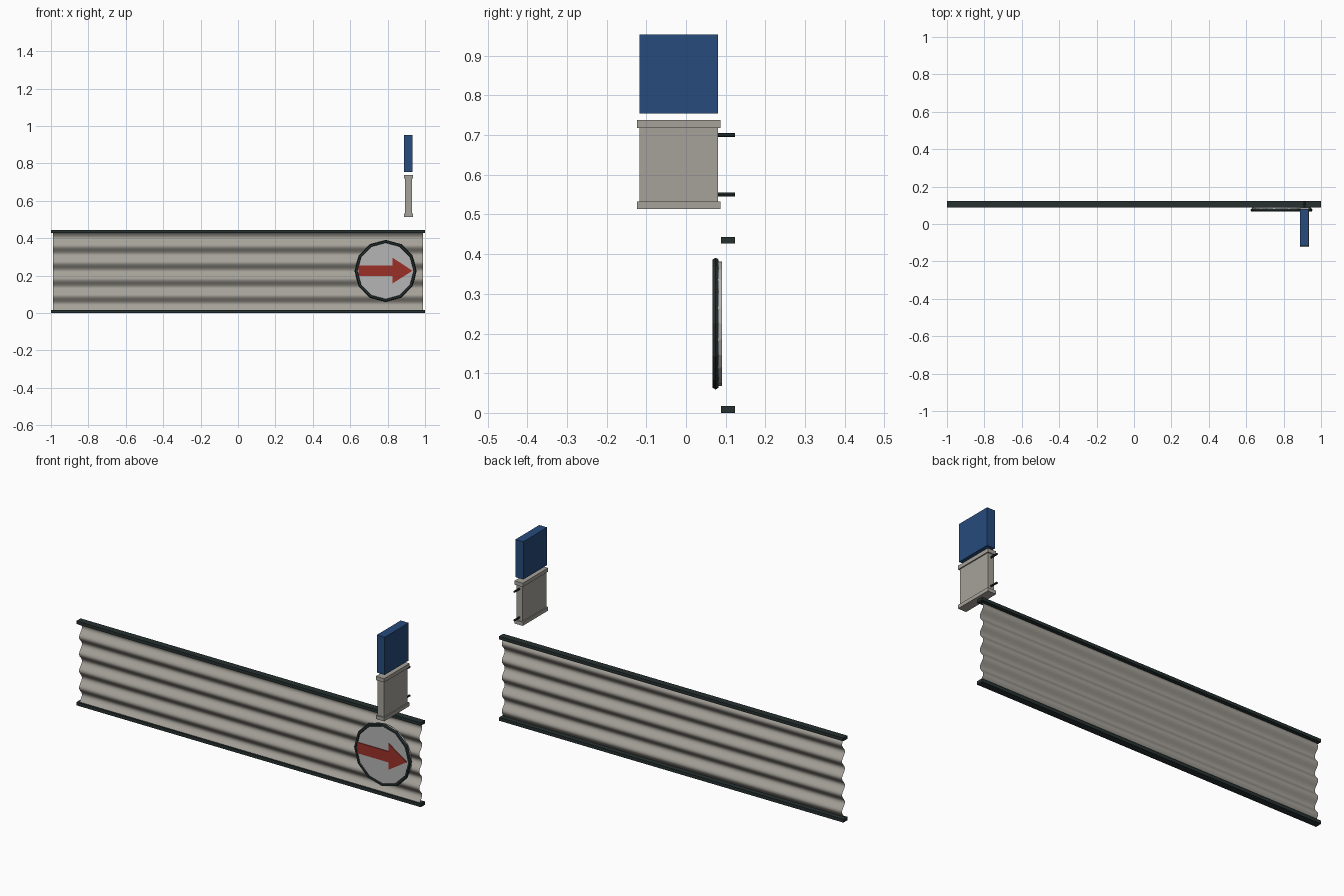
import bpy, bmesh, math

if "Cube" in bpy.data.objects:
    bpy.data.objects.remove(bpy.data.objects["Cube"])


def material(name, rgb):
    m = bpy.data.materials.new(name)
    m.diffuse_color = (*rgb, 1)
    m.use_nodes = True
    m.node_tree.nodes["Principled BSDF"].inputs["Base Color"].default_value = m.diffuse_color
    return m


STEEL = material("warm_grey", (0.38, 0.36, 0.32))
DARK = material("dark_trim", (0.02, 0.03, 0.03))
BLUE = material("blue_paint", (0.02, 0.07, 0.2))
RED = material("red_paint", (0.33, 0.03, 0.02))
PALE = material("pale_grey", (0.46, 0.46, 0.46))


def mesh_object(name, verts, faces, mat):
    me = bpy.data.meshes.new(name)
    me.from_pydata(verts, [], faces)
    bm = bmesh.new()
    bm.from_mesh(me)
    bmesh.ops.recalc_face_normals(bm, faces=bm.faces)
    bm.to_mesh(me)
    bm.free()
    me.materials.append(mat)
    ob = bpy.data.objects.new(name, me)
    bpy.context.collection.objects.link(ob)
    return ob


def box(name, x, y, z, mat):
    verts = [(a, b, c) for a in x for b in y for c in z]
    faces = [(0, 1, 3, 2), (4, 6, 7, 5), (0, 4, 5, 1),
             (2, 3, 7, 6), (0, 2, 6, 4), (1, 5, 7, 3)]
    return mesh_object(name, verts, faces, mat)


def prism(name, outline, y0, y1, mat):
    """Extrude an x-z outline along y."""
    n = len(outline)
    verts = [(x, y, z) for y in (y0, y1) for x, z in outline]
    faces = [tuple(range(n)), tuple(range(n, 2 * n))]
    faces += [(i, (i + 1) % n, n + (i + 1) % n, n + i) for i in range(n)]
    return mesh_object(name, verts, faces, mat)


def smooth(ob, angle=60):
    bpy.ops.object.select_all(action='DESELECT')
    ob.select_set(True)
    bpy.context.view_layer.objects.active = ob
    bpy.ops.object.shade_smooth_by_angle(angle=math.radians(angle))


# Long corrugated panel, a single sheet
steps, z0, z1, period = 58, 0.01, 0.435, 0.0885
verts = []
for i in range(steps + 1):
    z = z0 + (z1 - z0) * i / steps
    y = 0.105 - 0.012 * math.sin(2 * math.pi * (z - 0.071) / period)
    verts += [(-0.988, y, z), (0.988, y, z)]
faces = [(2 * i, 2 * i + 1, 2 * i + 3, 2 * i + 2) for i in range(steps)]
smooth(mesh_object("corrugated_panel", verts, faces, STEEL))

# Rails along the panel edges
for name, z in (("bottom_rail", (0, 0.017)), ("top_rail", (0.427, 0.443))):
    box(name, (-1, 1), (0.088, 0.123), z, DARK)

# Round sign with rim and arrow
CX, CZ = 0.789, 0.225
circle = [(CX + 0.157 * math.sin(math.tau * i / 24),
           CZ + 0.157 * math.cos(math.tau * i / 24)) for i in range(24)]
prism("sign_disc", circle, 0.071, 0.091, PALE)
bpy.ops.mesh.primitive_torus_add(
    major_segments=12, minor_segments=6, major_radius=0.157, minor_radius=0.009,
    location=(CX, 0.0745, CZ), rotation=(math.pi / 2, 0, 0))
rim = bpy.context.object
rim.name = "sign_rim"
rim.data.materials.append(DARK)
arrow = [(0.644, 0.197), (0.826, 0.197), (0.826, 0.158), (0.933, 0.226),
         (0.826, 0.296), (0.826, 0.254), (0.644, 0.254)]
prism("sign_arrow", arrow, 0.067, 0.073, RED)

# Projecting lightbox: body, end caps and wall pins
BX = 0.911
box("lightbox_body", (BX - 0.018, BX + 0.018), (-0.117, 0.081), (0.52, 0.73), STEEL)
for name, z in (("lower_cap", (0.514, 0.533)), ("upper_cap", (0.718, 0.738))):
    box(name, (BX - 0.024, BX + 0.024), (-0.123, 0.087), z, STEEL)
for name, z in (("lower_pin", 0.55), ("upper_pin", 0.70)):
    bpy.ops.mesh.primitive_cylinder_add(
        vertices=8, radius=0.005, depth=0.043,
        location=(BX, 0.1015, z), rotation=(math.pi / 2, 0, 0))
    pin = bpy.context.object
    pin.name = name
    pin.data.materials.append(DARK)

# Blue plate above the lightbox
box("blue_plate", (BX - 0.023, BX + 0.023), (-0.117, 0.081), (0.755, 0.953), BLUE)
